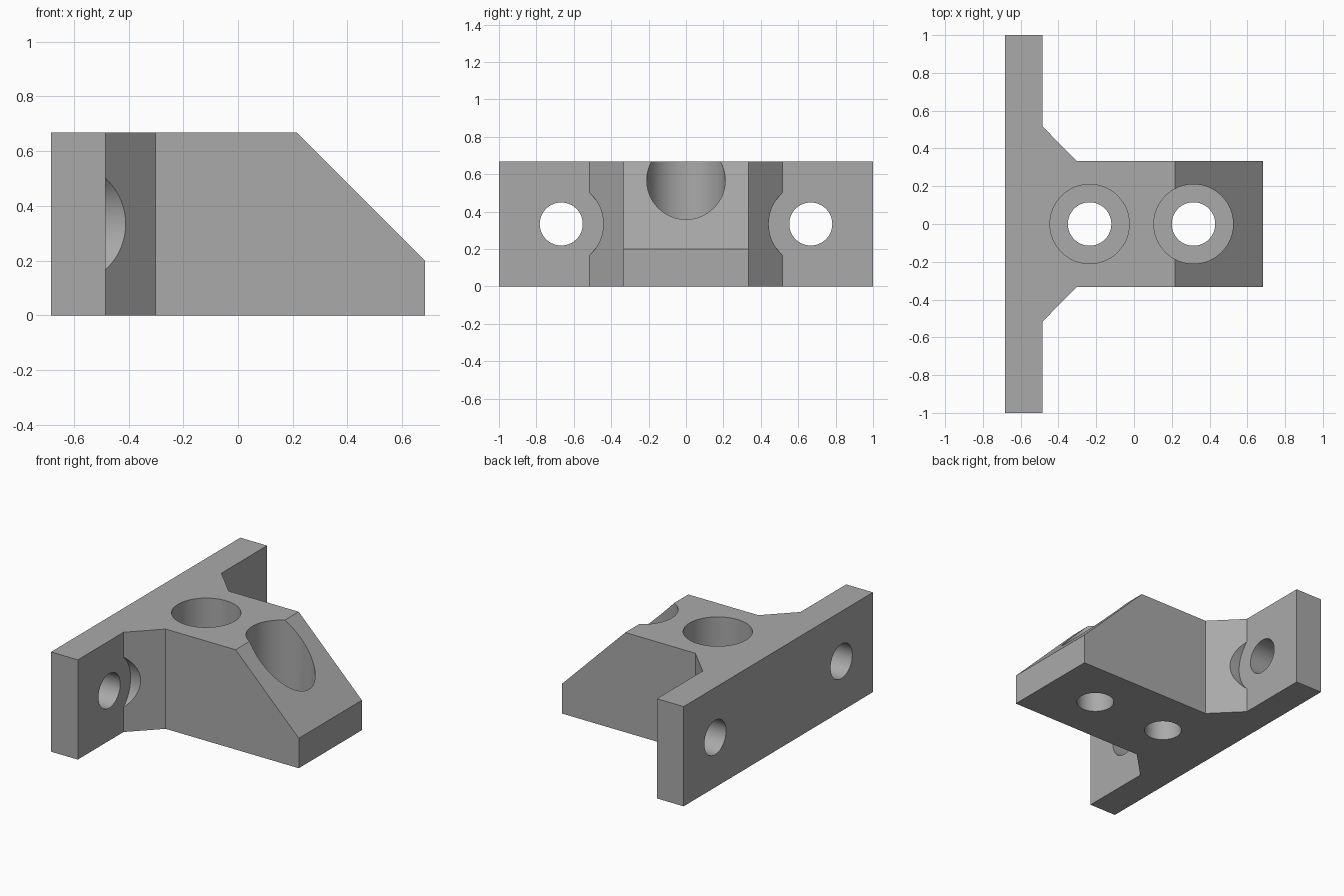
import bpy, bmesh, math
from mathutils import Vector, Matrix

if "Cube" in bpy.data.objects:
    bpy.data.objects.remove(bpy.data.objects["Cube"], do_unlink=True)

HEIGHT = 0.667
BACK, FRONT = -0.683, 0.683
FLANGE_FACE = -0.485      # outer face of the mounting flange
FLOOR = 0.2               # floor of the vertical counterbores
HOLE_R = 0.115

grey = bpy.data.materials.new("plain grey")
grey.use_nodes = True
grey.diffuse_color = (0.4, 0.4, 0.4, 1)
grey.node_tree.nodes["Principled BSDF"].inputs["Base Color"].default_value = (0.4, 0.4, 0.4, 1)


def add_object(name, bm):
    mesh = bpy.data.meshes.new(name)
    bmesh.ops.recalc_face_normals(bm, faces=bm.faces[:])
    bm.to_mesh(mesh)
    bm.free()
    mesh.materials.append(grey)
    obj = bpy.data.objects.new(name, mesh)
    bpy.context.collection.objects.link(obj)
    return obj


def cylinder(name, start, end, radius):
    """Round cutter running between two points."""
    start, end = Vector(start), Vector(end)
    axis = end - start
    turn = axis.to_track_quat('Z', 'Y').to_matrix().to_4x4()
    bm = bmesh.new()
    bmesh.ops.create_cone(bm, cap_ends=True, segments=64, radius1=radius, radius2=radius,
                          depth=axis.length,
                          matrix=Matrix.Translation((start + end) / 2) @ turn)
    obj = add_object(name, bm)
    obj.hide_render = True
    return obj


# Bracket body: mirrored plan outline, raised to full height
half = [(FRONT, 0.333), (-0.302, 0.333), (FLANGE_FACE, 0.517), (FLANGE_FACE, 1), (BACK, 1)]
outline = half + [(x, -y) for x, y in reversed(half)]
bm = bmesh.new()
base = bm.faces.new([bm.verts.new((x, y, 0)) for x, y in outline])
raised = bmesh.ops.extrude_face_region(bm, geom=[base])
bmesh.ops.translate(bm, vec=(0, 0, HEIGHT),
                    verts=[g for g in raised["geom"] if isinstance(g, bmesh.types.BMVert)])

# Sloping nose
cut = bmesh.ops.bisect_plane(bm, geom=bm.verts[:] + bm.edges[:] + bm.faces[:],
                             plane_co=(FRONT, 0, 0.2), plane_no=(1, 0, 1), clear_outer=True)
bmesh.ops.holes_fill(bm, edges=[e for e in bm.edges if e.is_boundary], sides=0)
bracket = add_object("bracket", bm)

# Counterbored bolt holes
cutters = []
for x in (-0.235, 0.315):
    cutters.append(cylinder("vertical_hole", (x, 0, -0.1), (x, 0, 0.5), HOLE_R))
    cutters.append(cylinder("vertical_counterbore", (x, 0, FLOOR), (x, 0, 0.9), 0.21))
for y in (-0.667, 0.667):
    z = HEIGHT / 2
    cutters.append(cylinder("flange_hole", (-0.9, y, z), (-0.2, y, z), HOLE_R))
    cutters.append(cylinder("flange_counterbore", (FLANGE_FACE, y, z), (0, y, z), 0.225))

for cutter in cutters:
    mod = bracket.modifiers.new(cutter.name, 'BOOLEAN')
    mod.operation = 'DIFFERENCE'
    mod.solver = 'EXACT'
    mod.object = cutter

# Keep the cut result and drop the cutters
bpy.context.view_layer.update()
result = bpy.data.meshes.new_from_object(
    bracket.evaluated_get(bpy.context.evaluated_depsgraph_get()))
bracket.modifiers.clear()
bracket.data = result
result.name = "bracket"
for cutter in cutters:
    bpy.data.objects.remove(cutter, do_unlink=True)

bpy.ops.object.select_all(action='DESELECT')
bracket.select_set(True)
bpy.context.view_layer.objects.active = bracket
bpy.ops.object.shade_smooth_by_angle(angle=math.radians(30))
